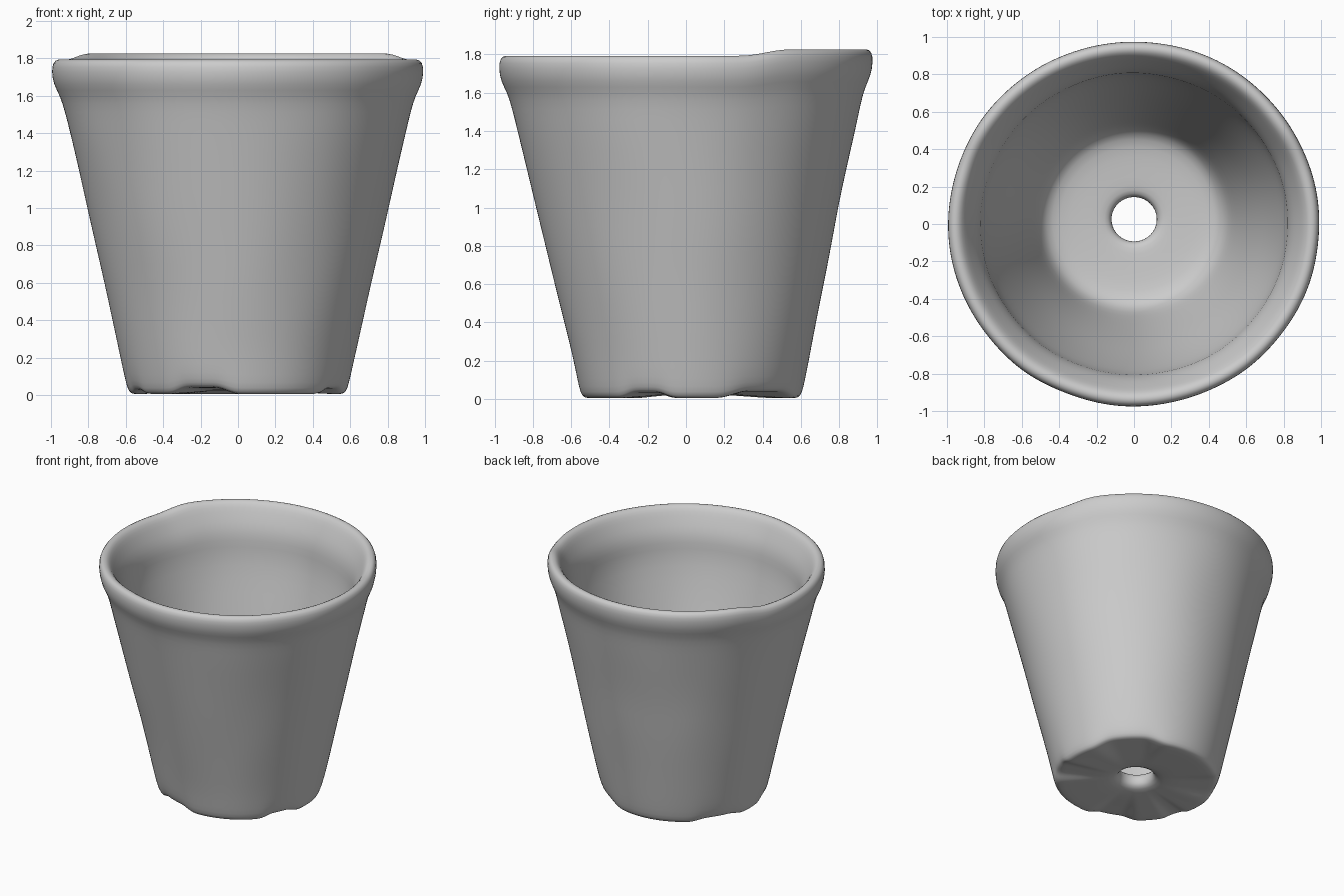
import bpy, bmesh, math
from mathutils import Vector, noise

if "Cube" in bpy.data.objects:
    bpy.data.objects.remove(bpy.data.objects["Cube"])

SEGMENTS = 96

# closed cross-section (radius, height): hole, underside, outer wall, rim, inner wall, floor
PROFILE = [
    (0.118, 0.11), (0.122, 0.06), (0.15, 0.03), (0.25, 0.02), (0.40, 0.012),
    (0.53, 0.004), (0.57, 0.006), (0.588, 0.03), (0.605, 0.10), (0.63, 0.22),
    (0.67, 0.40), (0.715, 0.60), (0.76, 0.80), (0.803, 1.0), (0.85, 1.2),
    (0.899, 1.4), (0.927, 1.52), (0.95, 1.60), (0.984, 1.66), (0.995, 1.73),
    (0.988, 1.78), (0.960, 1.797), (0.93, 1.79), (0.905, 1.76), (0.875, 1.70),
    (0.84, 1.63), (0.82, 1.55), (0.818, 1.46), (0.78, 1.30), (0.72, 1.08),
    (0.66, 0.86), (0.60, 0.62), (0.545, 0.40), (0.51, 0.26), (0.47, 0.19),
    (0.40, 0.165), (0.28, 0.155), (0.18, 0.15), (0.135, 0.143),
]
# worn chips in the foot: (angle in degrees, half width, depth)
CHIPS = [(250, 20, 0.035), (335, 16, 0.03), (45, 30, 0.035), (150, 22, 0.025), (200, 10, 0.02)]


def smooth(a, b, x):
    t = max(0.0, min(1.0, (x - a) / (b - a)))
    return t * t * (3 - 2 * t)


def place(r, z, angle):
    """Turned point with hand-made unevenness."""
    x, y = r * math.cos(angle), r * math.sin(angle)
    wobble = 0.006 * noise.noise(Vector((x * 2.5, y * 2.5, z * 2.5)))
    # drain hole and foot sit a little towards the back
    shift = 0.025 * (1 - smooth(0.1, 1.5, z))
    # rim steps up at the back
    lift = 0.034 * smooth(0.30, 0.55, y) * smooth(1.3, 1.75, z)
    # chipped foot
    low = 1 - smooth(0.03, 0.14, z)
    for deg, width, depth in CHIPS:
        d = abs((math.degrees(angle) - deg + 180) % 360 - 180)
        lift += depth * (1 - smooth(width * 0.4, width, d)) * low * smooth(0.25, 0.5, r)
    s = 1 + wobble / max(r, 0.3)
    return x * s, y * s * 0.982 + shift, z + lift


# pot body: profile swept around the drain hole
bm = bmesh.new()
rings = [[bm.verts.new(place(r, z, 2 * math.pi * i / SEGMENTS)) for r, z in PROFILE]
         for i in range(SEGMENTS)]
n = len(PROFILE)
for i in range(SEGMENTS):
    a, b = rings[i], rings[(i + 1) % SEGMENTS]
    for j in range(n):
        k = (j + 1) % n
        bm.faces.new((a[j], b[j], b[k], a[k]))
bmesh.ops.recalc_face_normals(bm, faces=bm.faces)
for f in bm.faces:
    f.smooth = True
mesh = bpy.data.meshes.new("flower_pot")
bm.to_mesh(mesh)
bm.free()
pot = bpy.data.objects.new("flower_pot", mesh)
bpy.context.collection.objects.link(pot)
sub = pot.modifiers.new("soften", 'SUBSURF')
sub.levels = sub.render_levels = 1
